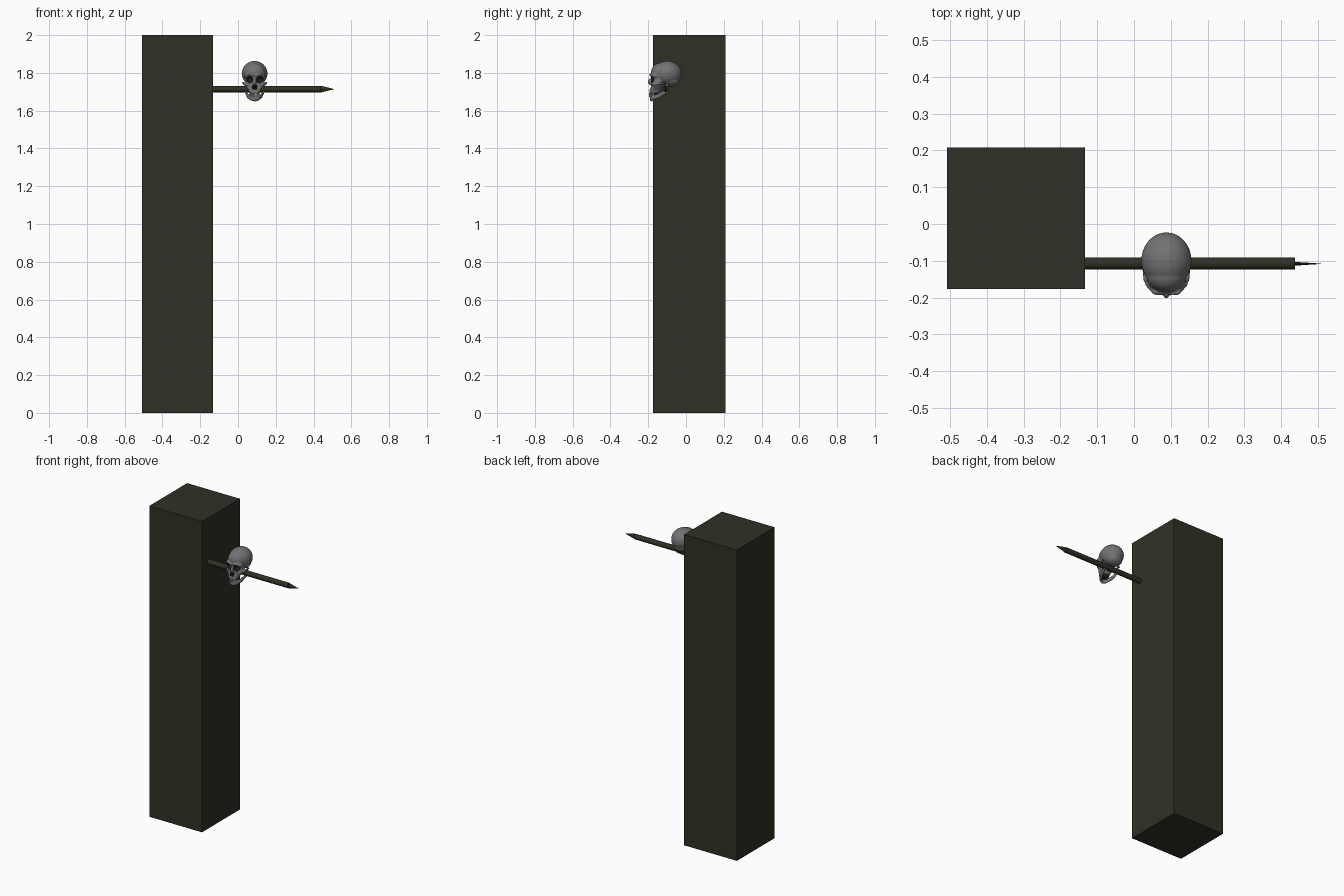
import bpy, bmesh, math
from mathutils import Matrix, Vector

if "Cube" in bpy.data.objects:
    bpy.data.objects.remove(bpy.data.objects["Cube"])

def mat(name, rgb):
    m = bpy.data.materials.new(name)
    m.diffuse_color = (*rgb, 1)
    m.use_nodes = True
    m.node_tree.nodes["Principled BSDF"].inputs["Base Color"].default_value = m.diffuse_color
    return m

STONE = mat("dark_olive", (0.030, 0.030, 0.019))
BONE = mat("grey_bone", (0.17, 0.17, 0.175))
DARK = mat("socket_black", (0.012, 0.012, 0.012))
TOOTH = mat("pale_tooth", (0.40, 0.40, 0.39))
CX = 0.088  # skull centre line

def finish(name, bm, *mats):
    bmesh.ops.recalc_face_normals(bm, faces=bm.faces)
    me = bpy.data.meshes.new(name)
    bm.to_mesh(me)
    bm.free()
    ob = bpy.data.objects.new(name, me)
    bpy.context.collection.objects.link(ob)
    for m in mats:
        me.materials.append(m)
    return ob

def box(bm, lo, hi):
    lo, hi = Vector(lo), Vector(hi)
    bmesh.ops.create_cube(bm, size=1, matrix=Matrix.Translation((lo + hi) / 2)
                          @ Matrix.Diagonal((*(hi - lo), 1)))

def ball(bm, c, r, seg=24):
    bmesh.ops.create_uvsphere(bm, u_segments=seg, v_segments=seg // 2, radius=1,
                              matrix=Matrix.Translation((CX + c[0], c[1], c[2]))
                              @ Matrix.Diagonal((*r, 1)))

def loft(bm, rings):
    for a, b in zip(rings, rings[1:]):
        for i in range(len(a)):
            j = (i + 1) % len(a)
            bm.faces.new((a[i], a[j], b[j], b[i]))
    bm.faces.new(rings[0])
    bm.faces.new(rings[-1])

def path_balls(bm, pts, steps=7):
    # chain of balls: each point is (position, radii), mirrored left and right
    for (p, r), (q, s) in zip(pts, pts[1:]):
        for k in range(steps + 1):
            t = k / steps
            c = Vector(p).lerp(Vector(q), t)
            e = Vector(r).lerp(Vector(s), t)
            for sx in (-1, 1):
                ball(bm, (sx * c.x, c.y, c.z), e, 12)

# square pillar
bm = bmesh.new()
box(bm, (-0.508, -0.176, 0), (-0.133, 0.208, 2))
finish("pillar", bm, STONE)

# round shaft
bm = bmesh.new()
bmesh.ops.create_cone(bm, cap_ends=True, segments=12, radius1=0.0165, radius2=0.0165, depth=0.586,
                      matrix=Matrix.Translation((0.144, -0.107, 1.714)) @ Matrix.Rotation(math.pi / 2, 4, 'Y'))
rod = finish("spike_shaft", bm, STONE)
for p in rod.data.polygons:
    p.use_smooth = len(p.vertices) == 4

# flat blade tip
bm = bmesh.new()
rings = []
for x, h, w in ((0.425, 0.014, 0.006), (0.439, 0.018, 0.005), (0.508, 0.001, 0.0005)):
    rings.append([bm.verts.new((x, -0.108 + a * w, 1.714 + b * h)) for a, b in ((-1, 0), (0, -1), (1, 0), (0, 1))])
loft(bm, rings)
finish("spike_tip", bm, STONE)

# skull: cranium, brow and face masses
bm = bmesh.new()
ball(bm, (0, -0.099, 1.797), (0.068, 0.076, 0.066), 48)
ball(bm, (0, -0.137, 1.802), (0.055, 0.048, 0.050), 32)
ball(bm, (0, -0.080, 1.762), (0.052, 0.047, 0.035), 32)
rings = []
for z, w, front, back in ((1.81, .050, -.177, -.10), (1.788, .053, -.188, -.10), (1.765, .050, -.183, -.10),
                          (1.745, .053, -.183, -.12), (1.728, .047, -.184, -.125), (1.71, .034, -.193, -.13),
                          (1.692, .028, -.195, -.14)):
    ring = []
    for i in range(32):
        a = 2 * math.pi * i / 32
        c, s = math.cos(a), math.sin(a)
        sx, sy = (math.copysign(abs(v) ** 0.75, v) for v in (c, s))
        ring.append(bm.verts.new((CX + w * sx, (front + back) / 2 + (back - front) / 2 * sy, z)))
    rings.append(ring)
loft(bm, rings)
# nose bridge
ball(bm, (0, -0.187, 1.753), (0.009, 0.015, 0.018))
# brow ridges, cheek arches and jaw
path_balls(bm, [((.008, -.185, 1.788), (.008, .008, .007)), ((.030, -.184, 1.793), (.009, .009, .007)),
                ((.051, -.163, 1.782), (.007, .008, .007))])
path_balls(bm, [((.040, -.172, 1.738), (.010, .009, .009)), ((.056, -.150, 1.742), (.007, .008, .007)),
                ((.062, -.105, 1.748), (.005, .006, .005))])
path_balls(bm, [((.050, -.100, 1.744), (.005, .007, .007)), ((.047, -.110, 1.700), (.005, .014, .010)),
                ((.036, -.145, 1.678), (.006, .010, .013)), ((.020, -.176, 1.667), (.007, .008, .014)),
                ((.0, -.184, 1.663), (.009, .008, .015))])
skull = finish("skull", bm, BONE, DARK)

# eye sockets, nose hole: (centre, radii)
holes = [((0.027, -0.184, 1.764), (0.019, 0.030, 0.017)), ((-0.027, -0.184, 1.764), (0.019, 0.030, 0.017)),
         ((0.006, -0.190, 1.724), (0.008, 0.020, 0.012)), ((-0.006, -0.190, 1.724), (0.008, 0.020, 0.012))]
rm = skull.modifiers.new("merge", 'REMESH')
rm.mode = 'VOXEL'
rm.voxel_size = 0.0026
sm = skull.modifiers.new("soften", 'SMOOTH')
sm.iterations = 3
cutters = []
for c, r in holes:
    bm = bmesh.new()
    ball(bm, c, r)
    cut = finish("hole_cutter", bm, DARK)
    cut.hide_render = True
    cutters.append(cut)
    b = skull.modifiers.new("hole", 'BOOLEAN')
    b.operation, b.solver, b.object = 'DIFFERENCE', 'EXACT', cut
deps = bpy.context.evaluated_depsgraph_get()
me = bpy.data.meshes.new_from_object(skull.evaluated_get(deps))
skull.modifiers.clear()
skull.data = me
for cut in cutters:
    bpy.data.objects.remove(cut)
me.materials.clear()
me.materials.append(BONE)
me.materials.append(DARK)
# hole interiors are dark
for p in me.polygons:
    inside = any(sum(((p.center[k] - c[k] - (CX if k == 0 else 0)) / r[k]) ** 2 for k in range(3)) < 1.03
                 for c, r in holes)
    p.material_index = int(inside)

# two rows of teeth along the dental arch, with a dark gap behind
bm = bmesh.new()
for z, h in ((1.6885, 0.011), (1.6775, 0.009)):
    for i in range(10):
        a = math.radians(-72 + 16 * i)
        bmesh.ops.create_cube(bm, size=1, matrix=Matrix.Translation(
            (CX + 0.025 * math.sin(a), -0.163 - 0.029 * math.cos(a), z))
            @ Matrix.Rotation(a, 4, 'Z') @ Matrix.Diagonal((0.0058, 0.005, h, 1)))
finish("teeth", bm, TOOTH)
bm = bmesh.new()
ball(bm, (0, -0.163, 1.683), (0.023, 0.027, 0.012))
finish("mouth_gap", bm, DARK)

skull.select_set(True)
bpy.context.view_layer.objects.active = skull
bpy.ops.object.shade_smooth_by_angle(angle=math.radians(50))
